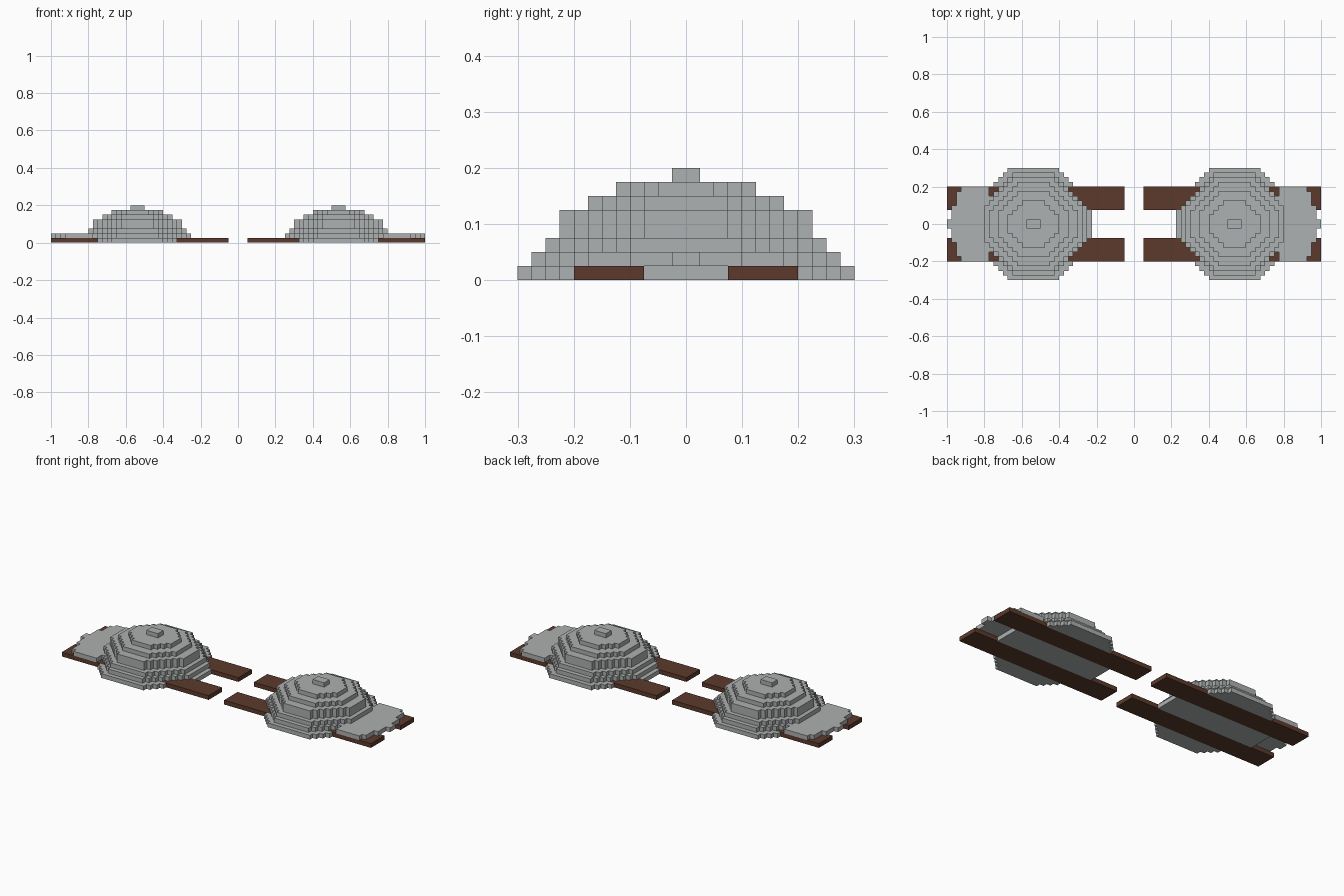
import bpy, bmesh

if "Cube" in bpy.data.objects:
    bpy.data.objects.remove(bpy.data.objects["Cube"])

U = 0.025          # grid step of the blocky style
CX = 0.5375        # centre of each dome along x


def material(name, color):
    m = bpy.data.materials.new(name)
    m.diffuse_color = (*color, 1)
    m.use_nodes = True
    m.node_tree.nodes["Principled BSDF"].inputs["Base Color"].default_value = m.diffuse_color
    return m


GREY = material("stone grey", (0.42, 0.44, 0.44))
BROWN = material("dark wood", (0.107, 0.042, 0.025))


def add_slab(bm, rows, z0, z1):
    """Extrude a stepped outline; rows = [(y_low, x_left, x_right)], each one step deep."""
    right, left = [], []
    for y, a, b in rows:
        right += [(b, y), (b, y + U)]
        left += [(a, y), (a, y + U)]
    pts = []
    for p in right + left[::-1]:
        if not pts or p != pts[-1]:
            pts.append(p)
    face = bm.faces.new([bm.verts.new((x, y, z0)) for x, y in pts])
    top = bmesh.ops.extrude_face_region(bm, geom=[face])["geom"]
    for v in top:
        if isinstance(v, bmesh.types.BMVert):
            v.co.z = z1


def finish(bm, name, mat):
    bmesh.ops.dissolve_degenerate(bm, dist=1e-5, edges=bm.edges)
    bmesh.ops.recalc_face_normals(bm, faces=bm.faces)
    me = bpy.data.meshes.new(name)
    bm.to_mesh(me)
    bm.free()
    me.materials.append(mat)
    ob = bpy.data.objects.new(name, me)
    bpy.context.collection.objects.link(ob)
    ob.modifiers.new("Mirror", 'MIRROR').use_axis[0] = True


def half_width(n, k):
    """Half width in x of an n-step octagon at row k (rows counted from the middle)."""
    hx = n * U + U / 2
    limit = max(1.41 * hx - U, 0.04)
    steps = int((limit - (k + 0.5) * U) / U + 1e-4)
    return min(hx, steps * U + U / 2)


def row_index(j):
    return j if j >= 0 else -j - 1


def octagon_rows(n, js):
    out = []
    for j in js:
        w = half_width(n, row_index(j))
        out.append((j * U, CX - w, CX + w))
    return out


# Dome: stacked stepped octagons (half depth in steps, z range in steps)
bm = bmesh.new()
for js in (range(-12, -8), range(-3, 3), range(8, 12)):   # bottom layer leaves room for planks
    add_slab(bm, octagon_rows(12, js), 0, U)
for n, lo, hi in [(11, 1, 2), (10, 2, 3), (9, 3, 5), (7, 5, 6), (5, 6, 7), (1, 7, 8)]:
    add_slab(bm, octagon_rows(n, range(-n, n)), lo * U, hi * U)
finish(bm, "dome", GREY)

# Thin rounded apron on the outer side of each dome
bm = bmesh.new()
ends = [1.0, 0.975, 0.975, 0.975, 0.95, 0.95, 0.95, 0.925]
rows = []
for j in range(-8, 8):
    k = row_index(j)
    rows.append((j * U, max(0.775, CX + half_width(11, k)), ends[k]))
add_slab(bm, rows, U, 2 * U)
finish(bm, "apron", GREY)

# Planks running under the domes
bm = bmesh.new()
for js in (range(-8, -3), range(3, 8)):
    y0, y1 = js[0] * U, (js[-1] + 1) * U
    ret = bmesh.ops.create_cube(bm, size=1)
    for v in ret["verts"]:
        v.co = (0.525 + v.co.x * 0.95, (y0 + y1) / 2 + v.co.y * (y1 - y0), (v.co.z + 0.5) * U)
finish(bm, "plank", BROWN)
